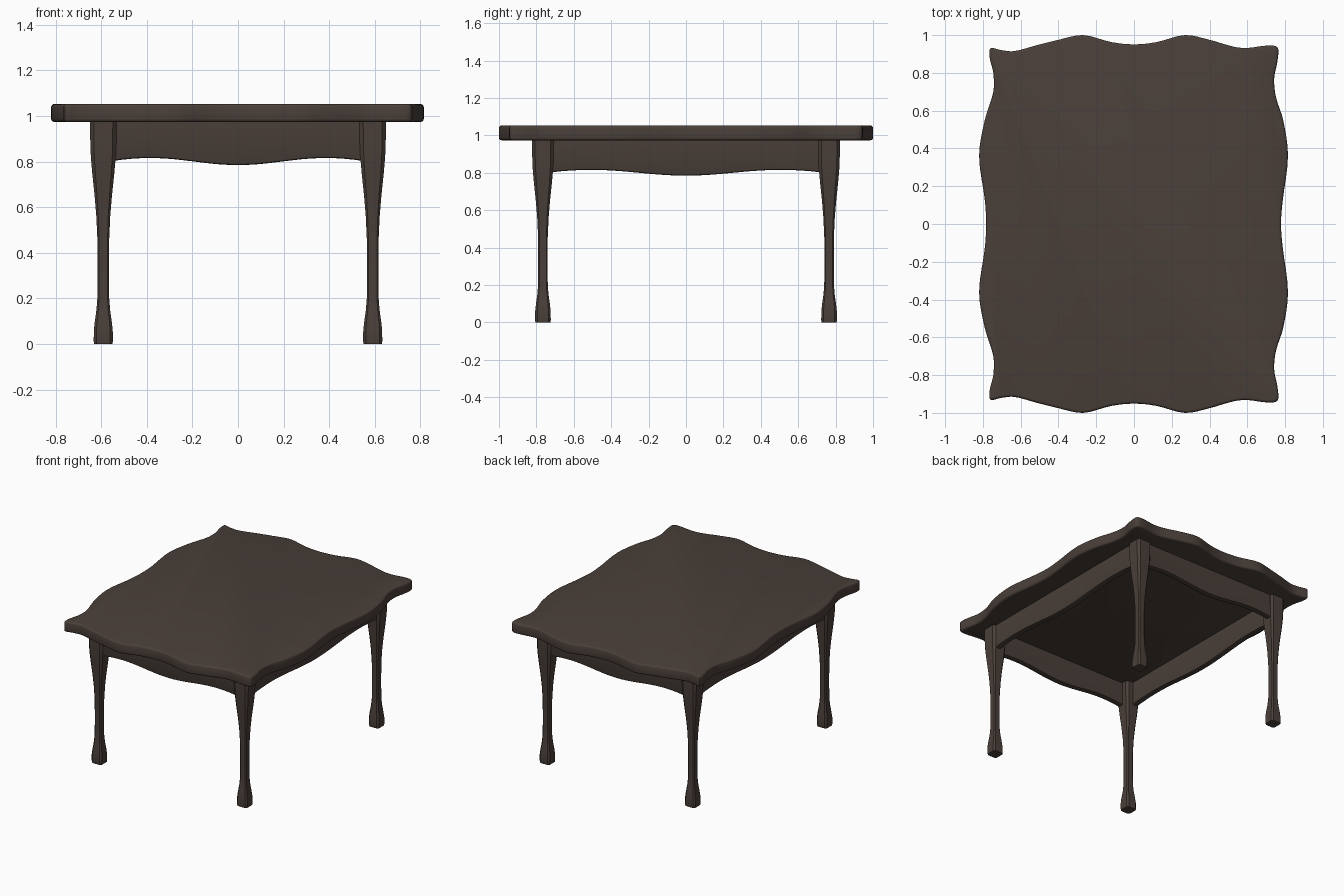
import bpy, bmesh, math
from mathutils import Vector

if "Cube" in bpy.data.objects:
    bpy.data.objects.remove(bpy.data.objects["Cube"])

wood = bpy.data.materials.new("dark brown wood")
wood.diffuse_color = (0.068, 0.050, 0.041, 1)
wood.use_nodes = True
wood.node_tree.nodes["Principled BSDF"].inputs["Base Color"].default_value = wood.diffuse_color


def finish(name, bm, angle=35):
    bmesh.ops.recalc_face_normals(bm, faces=bm.faces[:])
    me = bpy.data.meshes.new(name)
    bm.to_mesh(me)
    bm.free()
    me.materials.append(wood)
    ob = bpy.data.objects.new(name, me)
    bpy.context.collection.objects.link(ob)
    bpy.ops.object.select_all(action='DESELECT')
    bpy.context.view_layer.objects.active = ob
    ob.select_set(True)
    bpy.ops.object.shade_smooth_by_angle(angle=math.radians(angle))
    return ob


def spline(pts, steps=4):
    """Closed Catmull-Rom curve through the points."""
    out, n = [], len(pts)
    for i in range(n):
        a, b, c, d = (Vector(pts[(i + k) % n]) for k in (-1, 0, 1, 2))
        # keep tangents short next to closely spaced points
        seg = (c - b).length
        m1 = (c - a) * (seg / ((c - b).length + (b - a).length))
        m2 = (d - b) * (seg / ((d - c).length + (c - b).length))
        for s in range(steps):
            t = s / steps
            out.append((2*t**3 - 3*t**2 + 1) * b + (t**3 - 2*t**2 + t) * m1
                       + (-2*t**3 + 3*t**2) * c + (t**3 - t**2) * m2)
    return out


def prism(bm, pts, offset):
    """Extrude a closed 3D outline; returns the two caps."""
    f = bm.faces.new([bm.verts.new(p) for p in pts])
    res = bmesh.ops.extrude_face_region(bm, geom=[f], use_keep_orig=True)
    bmesh.ops.translate(bm, vec=offset, verts=[g for g in res["geom"] if isinstance(g, bmesh.types.BMVert)])
    return f, [g for g in res["geom"] if isinstance(g, bmesh.types.BMFace)][0]


# Scalloped table top: back half outline, mirrored to the front
half = [(.778, 0), (.787, .12), (.815, .36), (.79, .55), (.752, .67), (.742, .77),
        (.76, .865), (.76, .935), (.71, .945), (.60, .932), (.53, .938), (.40, .975),
        (.27, 1.0), (.12, .963), (0, .951), (-.12, .963), (-.27, 1.0), (-.40, .975),
        (-.52, .945), (-.635, .915), (-.70, .920), (-.76, .930), (-.764, .88),
        (-.745, .80), (-.745, .70), (-.79, .55), (-.82, .36), (-.789, .12), (-.783, 0)]
outline = half + [(x, -y) for x, y in half[-2:0:-1]]
bm = bmesh.new()
caps = prism(bm, [(p.x, p.y, .974) for p in spline(outline)], (0, 0, .079))
rim = list({e for f in caps for e in f.edges})
bmesh.ops.bevel(bm, geom=rim, offset=.022, segments=3, profile=.5, affect='EDGES', clamp_overlap=True)
finish("table_top", bm, 40)

# Legs: chamfered square section, width varies with height
LX, LY = .591, .765
profile = [(0, .080), (.012, .084), (.06, .083), (.10, .074), (.15, .060), (.20, .052),
           (.30, .050), (.45, .051), (.56, .061), (.65, .076), (.75, .097),
           (.82, .109), (.88, .114), (.975, .116)]
for sx, sy, name in [(-1, -1, "front_left_leg"), (1, -1, "front_right_leg"),
                     (-1, 1, "back_left_leg"), (1, 1, "back_right_leg")]:
    bm = bmesh.new()
    rings = []
    for z, w in profile:
        h, c = w / 2, w / 2 * .72
        sec = [(h, -c), (h, c), (c, h), (-c, h), (-h, c), (-h, -c), (-c, -h), (c, -h)]
        rings.append([bm.verts.new((sx * LX + x, sy * LY + y, z)) for x, y in sec])
    for a, b in zip(rings, rings[1:]):
        for i in range(8):
            j = (i + 1) % 8
            bm.faces.new((a[i], a[j], b[j], b[i]))
    bm.faces.new(rings[0])
    bm.faces.new(rings[-1])
    finish(name, bm, 30)


# Aprons: boards with a wavy lower edge, low in the middle
def wave(t):
    t = abs(t)
    if t < .7:
        return .8005 - .0155 * math.cos(math.pi * t / .7)
    return .816 - .013 * ((t - .7) / .3) ** 2


def apron(name, length, along_x, side):
    bm = bmesh.new()
    n, thick = 28, .045
    ts = [-1 + 2 * i / n for i in range(n + 1)]
    path = [(t * length, wave(t)) for t in ts] + [(length, .976), (-length, .976)]
    outer = (LY if along_x else LX) + .0575 - .018
    if along_x:
        pts = [(u, side * outer, z) for u, z in path]
        off = (0, -side * thick, 0)
    else:
        pts = [(side * outer, u, z) for u, z in path]
        off = (-side * thick, 0, 0)
    caps = prism(bm, pts, off)
    low = list({e for f in caps for e in f.edges if all(v.co.z < .9 for v in e.verts)})
    bmesh.ops.bevel(bm, geom=low, offset=.01, segments=2, profile=.5, affect='EDGES')
    finish(name, bm, 40)


apron("front_apron", .55, True, -1)
apron("back_apron", .55, True, 1)
apron("left_apron", .72, False, -1)
apron("right_apron", .72, False, 1)
